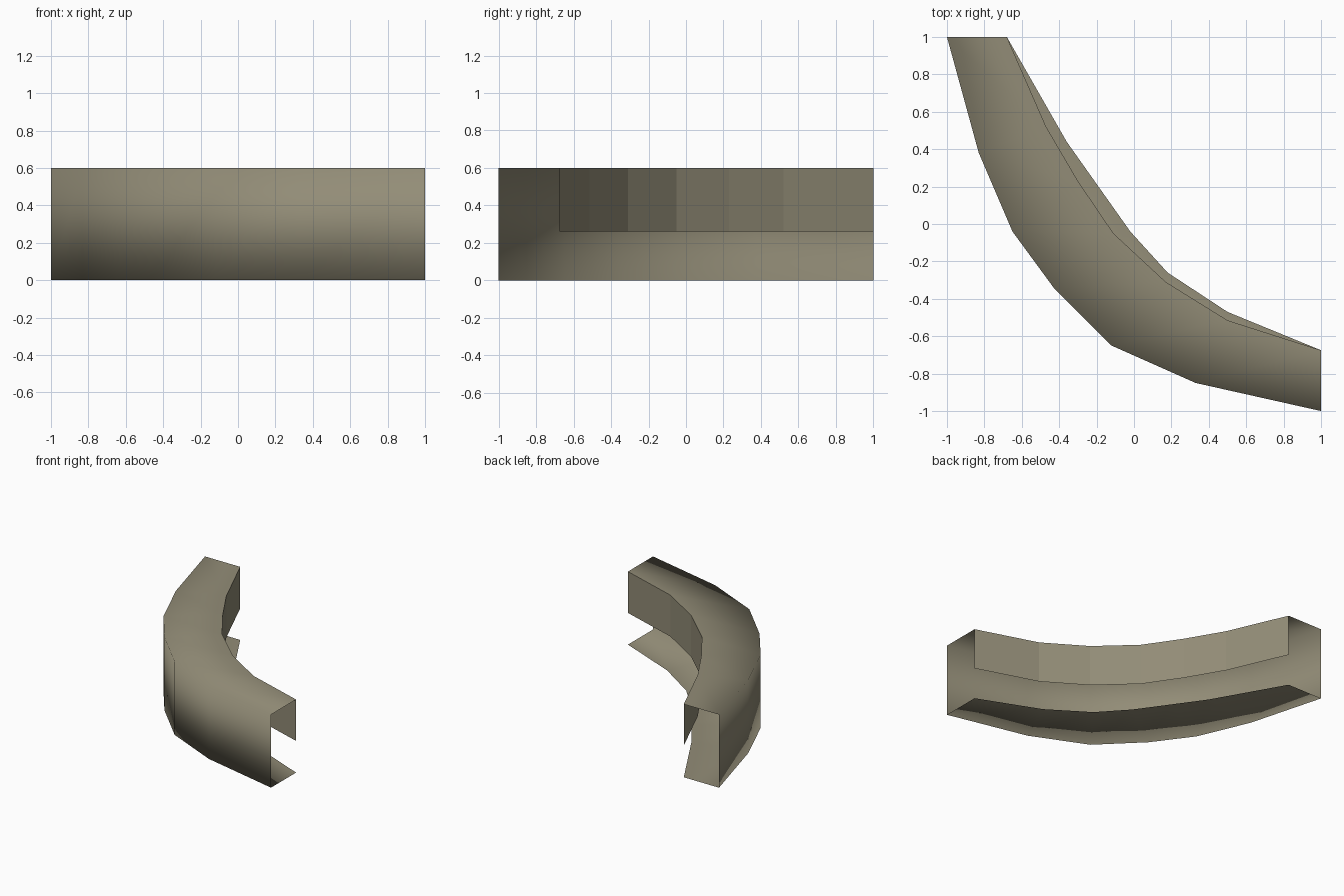
import bpy, bmesh

if "Cube" in bpy.data.objects:
    bpy.data.objects.remove(bpy.data.objects["Cube"])

# Plan curves, from the back-left end to the front-right end
outer = [(-1, 1), (-.83, .38), (-.65, -.04), (-.43, -.34), (-.12, -.65), (.33, -.85), (1, -1)]
inner_top = [(-.68, 1), (-.47, .52), (-.30, .23), (-.11, -.05), (.17, -.31), (.50, -.515), (1, -.675)]
inner_base = [(-.68, 1), (-.36, .44), (-.19, .20), (-.02, -.04), (.18, -.26), (.50, -.47), (1, -.675)]

HEIGHT, LIP_BOTTOM = 0.6, 0.26

mat = bpy.data.materials.new("olive stone")
mat.diffuse_color = (0.29, 0.265, 0.185, 1)
mat.use_nodes = True
mat.node_tree.nodes["Principled BSDF"].inputs["Base Color"].default_value = mat.diffuse_color

# Rows round the open section: base, outer wall, top, hanging inner lip
rows = [(inner_base, 0), (outer, 0), (outer, HEIGHT), (inner_top, HEIGHT), (inner_top, LIP_BOTTOM)]

bm = bmesh.new()
grid = [[bm.verts.new((x, y, z)) for x, y in curve] for curve, z in rows]
for r in range(len(rows) - 1):
    for i in range(len(outer) - 1):
        f = bm.faces.new((grid[r][i], grid[r][i + 1], grid[r + 1][i + 1], grid[r + 1][i]))
        f.smooth = r < 3            # the lip stays faceted
# Crisp edge between the top and the lip
for a, b in zip(grid[3], grid[3][1:]):
    bm.edges.get((a, b)).smooth = False

mesh = bpy.data.meshes.new("curved_counter")
bm.to_mesh(mesh)
bm.free()
mesh.materials.append(mat)
obj = bpy.data.objects.new("curved_counter", mesh)
bpy.context.collection.objects.link(obj)
